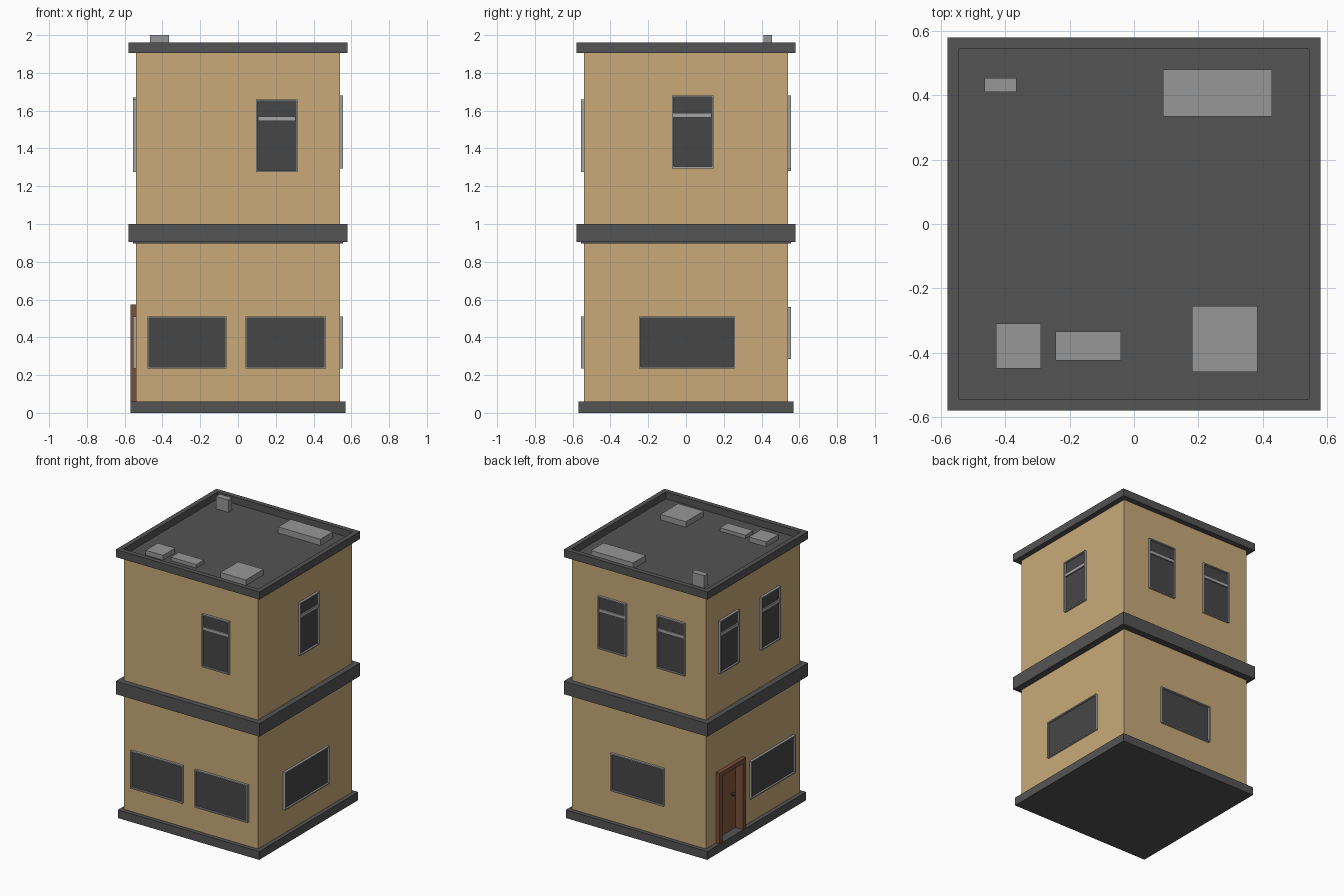
import bpy, bmesh
from math import pi
from mathutils import Vector, Matrix

if "Cube" in bpy.data.objects:
    bpy.data.objects.remove(bpy.data.objects["Cube"])


def mat(name, r, g, b):
    m = bpy.data.materials.new(name)
    m.diffuse_color = (r, g, b, 1)
    m.use_nodes = True
    m.node_tree.nodes["Principled BSDF"].inputs["Base Color"].default_value = m.diffuse_color
    return m


WALL = mat("sand_wall", .58, .40, .19)
SLAB = mat("dark_slab", .088, .088, .088)
GREY = mat("light_grey", .31, .31, .31)
FRAME = mat("frame_grey", .38, .38, .38)
GLASS = mat("dark_glass", .062, .062, .062)
WOOD = mat("door_wood", .24, .10, .05)
TRIM = mat("door_trim", .19, .08, .042)
KNOB = mat("knob_dark", .03, .03, .03)


def box(name, lo, hi, m, turn=0, recess=None, inner=None):
    """Box from lo to hi, turned by quarter turns about z.
    recess = (face direction, border width, depth) sinks one face."""
    lo, hi = Vector(lo), Vector(hi)
    bm = bmesh.new()
    bmesh.ops.create_cube(bm, size=1)
    for v in bm.verts:
        v.co = (lo + hi) / 2 + v.co * (hi - lo)
    bm.normal_update()
    if recess:
        d, width, depth = Vector(recess[0]), recess[1], recess[2]
        f = max(bm.faces, key=lambda f: f.normal.dot(d))
        bmesh.ops.inset_region(bm, faces=[f], thickness=width)
        f = bmesh.ops.extrude_discrete_faces(bm, faces=[f])["faces"][0]
        bmesh.ops.translate(bm, verts=f.verts, vec=-d * depth)
        f.material_index = 1 if inner else 0
    bm.transform(Matrix.Rotation(turn * pi / 2, 4, "Z"))
    bmesh.ops.recalc_face_normals(bm, faces=bm.faces)
    me = bpy.data.meshes.new(name)
    bm.to_mesh(me)
    bm.free()
    me.materials.append(m)
    if inner:
        me.materials.append(inner)
    ob = bpy.data.objects.new(name, me)
    bpy.context.collection.objects.link(ob)
    return ob


W = .54                                # half width of the walls
FRONT, RIGHT, BACK, LEFT = range(4)    # quarter turns of the front wall


def window(name, side, u0, u1, z0, z1, transom=False):
    box(name, (u0, -W - .017, z0), (u1, -W + .01, z1), FRAME, side,
        ((0, -1, 0), .012, .012), GLASS)
    if transom:
        box(name + "_transom", (u0 + .01, -W - .014, z1 - .115),
            (u1 - .01, -W, z1 - .092), FRAME, side)


# walls, with a pocket cut for the door
walls = box("walls", (-W, -W, .03), (W, W, 1.908), WALL)
D0, D1, DTOP = -.425, -.12, .575       # door opening along the left wall
cutter = box("door_cutter", (D0 + .02, -.7, .055), (D1 - .02, -.49, DTOP - .02), WALL, LEFT)
cutter.hide_render = True
mod = walls.modifiers.new("door_pocket", "BOOLEAN")
mod.object, mod.solver = cutter, "EXACT"
bpy.context.view_layer.objects.active = walls
bpy.ops.object.modifier_apply(modifier=mod.name)
bpy.data.objects.remove(cutter)

# base, floor band and roof with parapet
box("base", (-.57, -.57, 0), (.57, .57, .06), SLAB)
box("floor_band_lip", (-.555, -.555, .897), (.555, .555, .91), SLAB)
box("floor_band", (-.58, -.58, .905), (.58, .58, 1.0), SLAB)
box("roof", (-.58, -.58, 1.905), (.58, .58, 1.96), SLAB, 0, ((0, 0, 1), .05, .05))

# roof boxes: x0, x1, y0, y1, top
for i, (x0, x1, y0, y1, top) in enumerate([
        (.18, .385, -.46, -.255, 1.95), (-.43, -.29, -.45, -.31, 1.945),
        (-.245, -.04, -.425, -.335, 1.935), (.09, .43, .335, .48, 1.955),
        (-.465, -.365, .41, .455, 2.0)]):
    box(f"roof_unit_{i + 1}", (x0, y0, 1.905), (x1, y1, top), GREY)

# ground floor windows
window("front_window_1", FRONT, -.48, -.06, .235, .51)
window("front_window_2", FRONT, .04, .465, .235, .51)
window("right_window", RIGHT, -.25, .26, .235, .51)
window("back_window", BACK, -.22, .205, .285, .56)
window("left_window", LEFT, -.04, .47, .235, .51)

# upper floor windows
window("front_upper_window", FRONT, .095, .315, 1.275, 1.66, True)
window("right_upper_window", RIGHT, -.075, .145, 1.295, 1.68, True)
window("back_upper_window_1", BACK, -.325, -.10, 1.295, 1.68, True)
window("back_upper_window_2", BACK, .15, .375, 1.28, 1.665, True)
window("left_upper_window_1", LEFT, -.395, -.175, 1.285, 1.67, True)
window("left_upper_window_2", LEFT, .08, .30, 1.275, 1.66, True)

# door: trim lining the pocket, leaf and knob
OUT, IN = -.568, -.495
box("door_jamb_1", (D0, OUT, .06), (D0 + .032, IN, DTOP), TRIM, LEFT)
box("door_jamb_2", (D1 - .032, OUT, .06), (D1, IN, DTOP), TRIM, LEFT)
box("door_head", (D0 + .032, OUT, DTOP - .032), (D1 - .032, IN, DTOP), TRIM, LEFT)
box("door_leaf", (D0 + .025, -.505, .057), (D1 - .025, -.485, DTOP - .025), WOOD, LEFT)
bpy.ops.mesh.primitive_uv_sphere_add(segments=12, ring_count=8, radius=.014,
                                     location=(-.518, .19, .32))
knob = bpy.context.object
knob.name = "door_knob"
knob.data.materials.append(KNOB)
bpy.ops.object.shade_smooth()
